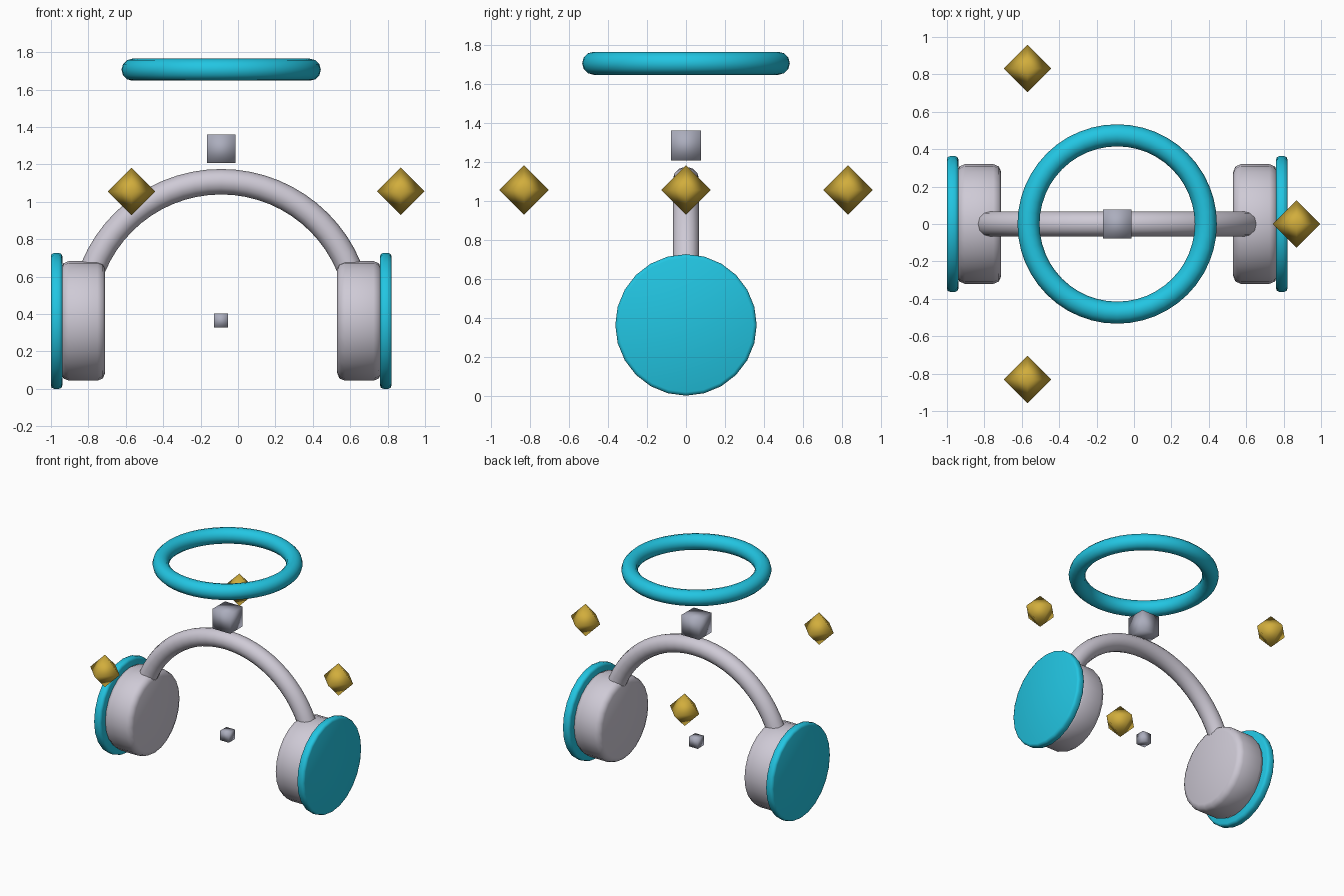
import bpy
import bmesh
import math
from mathutils import Vector

CX = -0.09      # axis of the headset
CZ = 0.363      # height of the ear cup centres

if "Cube" in bpy.data.objects:
    bpy.data.objects.remove(bpy.data.objects["Cube"], do_unlink=True)


def material(name, rgb):
    mat = bpy.data.materials.new(name)
    mat.use_nodes = True
    mat.diffuse_color = (*rgb, 1)
    mat.node_tree.nodes["Principled BSDF"].inputs["Base Color"].default_value = (*rgb, 1)
    return mat


cyan = material("cyan", (0.016, 0.56, 0.76))
pale = material("pale_grey", (0.62, 0.59, 0.67))
steel = material("steel_grey", (0.41, 0.42, 0.51))
gold = material("gold", (0.64, 0.42, 0.045))


def finish(name, mat):
    obj = bpy.context.object
    obj.name = name
    obj.data.materials.append(mat)
    bpy.ops.object.shade_smooth()
    return obj


def disc(name, mat, x, radius, depth, bevel):
    bpy.ops.mesh.primitive_cylinder_add(vertices=24, radius=radius, depth=depth,
                                        location=(x, 0, CZ), rotation=(0, math.pi / 2, 0))
    obj = finish(name, mat)
    mod = obj.modifiers.new("rounded_rim", "BEVEL")
    mod.width = bevel
    mod.segments = 2
    mod.limit_method = "ANGLE"


# Ear cups with coloured outer plates
for side, s in (("left", 1), ("right", -1)):
    disc(side + "_ear_cup", pale, CX + s * 0.738, 0.32, 0.236, 0.042)
    disc(side + "_ear_plate", cyan, CX + s * 0.88, 0.363, 0.062, 0.018)

# Headband: a circle swept through a half turn
bm = bmesh.new()
circle = bmesh.ops.create_circle(bm, cap_ends=False, segments=12, radius=0.068)
bmesh.ops.translate(bm, verts=circle["verts"], vec=(0.74, 0, 0))
bmesh.ops.spin(bm, geom=bm.verts[:] + bm.edges[:], cent=Vector((0, 0, 0)),
               axis=Vector((0, -1, 0)), angle=math.pi, steps=32)
bmesh.ops.holes_fill(bm, edges=[e for e in bm.edges if e.is_boundary])
bmesh.ops.recalc_face_normals(bm, faces=bm.faces)
mesh = bpy.data.meshes.new("headband")
bm.to_mesh(mesh)
bm.free()
band = bpy.data.objects.new("headband", mesh)
band.location = (CX, 0, CZ + 0.004)
bpy.context.collection.objects.link(band)
bpy.ops.object.select_all(action="DESELECT")
band.select_set(True)
bpy.context.view_layer.objects.active = band
finish("headband", pale)

# Floating ring
bpy.ops.mesh.primitive_torus_add(major_radius=0.474, minor_radius=0.059, major_segments=48,
                                 minor_segments=12, location=(CX, 0, 1.706))
finish("floating_ring", cyan)

# Floating cubes
for name, size, z in (("top_cube", 0.154, 1.283), ("small_cube", 0.075, 0.365)):
    bpy.ops.mesh.primitive_cube_add(size=size, location=(CX, 0, z))
    finish(name, steel)

# Three crystals evenly spaced around the headset
for i in range(3):
    a = i * math.tau / 3
    bm = bmesh.new()
    r = 0.127
    ends = [bm.verts.new(Vector(v) * r) for v in ((0, 0, 1), (0, 0, -1))]
    belt = [bm.verts.new((r * math.cos(k * math.pi / 2), r * math.sin(k * math.pi / 2), 0))
            for k in range(4)]
    for k in range(4):
        p, q = belt[k], belt[(k + 1) % 4]
        bm.faces.new((p, q, ends[0]))
        bm.faces.new((q, p, ends[1]))
    mesh = bpy.data.meshes.new("crystal")
    bm.to_mesh(mesh)
    bm.free()
    obj = bpy.data.objects.new("crystal", mesh)
    obj.location = (CX + 0.96 * math.cos(a), 0.96 * math.sin(a), 1.055)
    bpy.context.collection.objects.link(obj)
    bpy.ops.object.select_all(action="DESELECT")
    obj.select_set(True)
    bpy.context.view_layer.objects.active = obj
    finish("crystal_%d" % (i + 1), gold)
